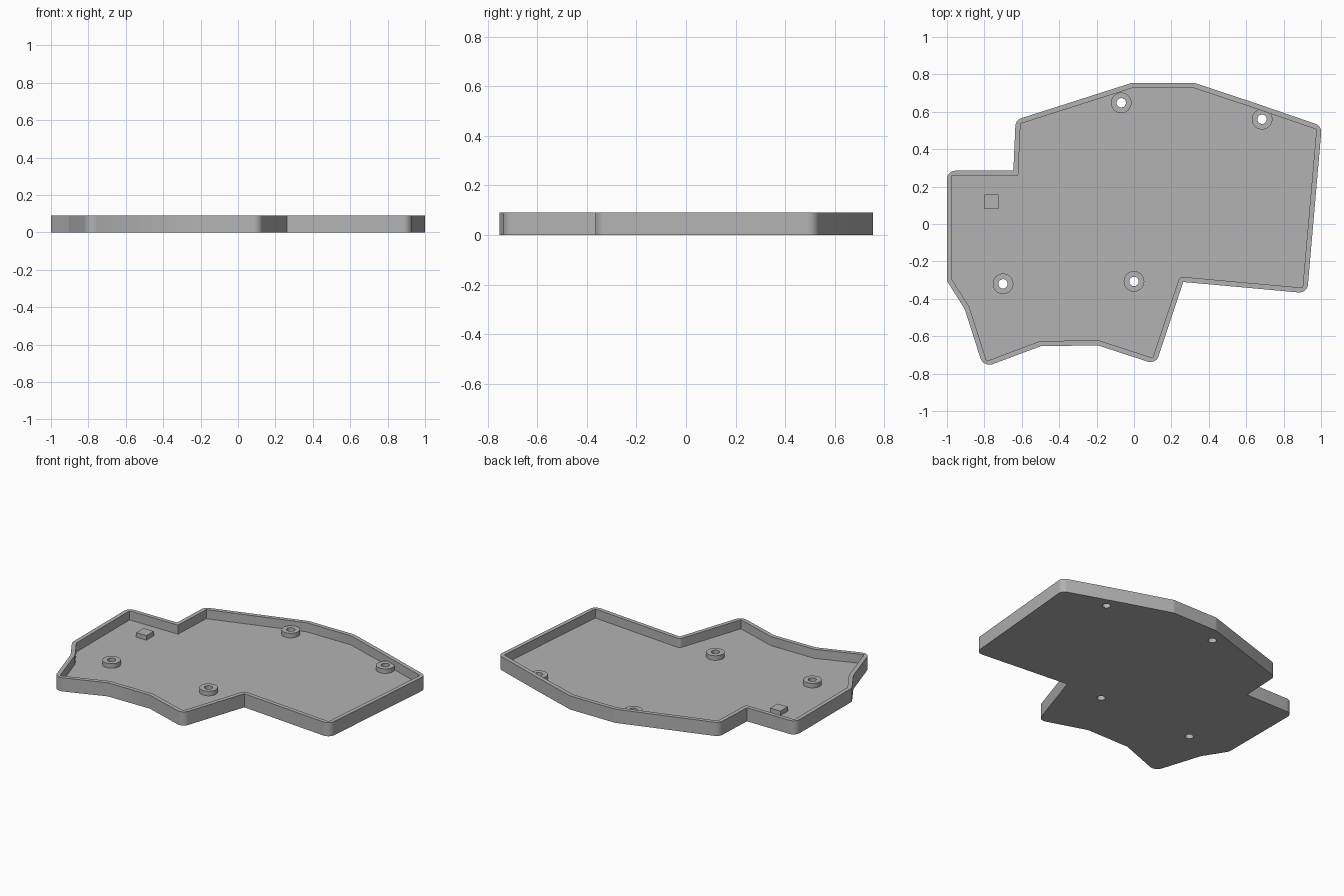
import bpy
import bmesh
from math import tan
from mathutils import Vector

if "Cube" in bpy.data.objects:
    bpy.data.objects.remove(bpy.data.objects["Cube"])

HEIGHT, FLOOR, WALL, POST_TOP = 0.09, 0.03, 0.027, 0.06

# Case outline, counter-clockwise: x, y, outer corner radius, inner corner radius
OUTLINE = [
    (-1.0, 0.285, 0.045, 0), (-1.0, -0.305, 0.05, 0), (-0.905, -0.455, 0.05, 0),
    (-0.805, -0.768, 0.05, 0), (-0.495, -0.652, 0, 0), (-0.19, -0.65, 0, 0),
    (0.117, -0.75, 0.045, 0), (0.263, -0.31, 0, 0.025), (0.926, -0.37, 0.045, 0),
    (1.004, 0.524, 0.045, 0), (0.62, 0.656, 0, 0), (0.32, 0.755, 0.05, 0),
    (-0.01, 0.755, 0.05, 0), (-0.633, 0.556, 0.045, 0), (-0.645, 0.285, 0, 0),
]
POSTS = [(-0.068, 0.648), (0.685, 0.56), (-0.7, -0.32), (0.0, -0.307)]

grey = bpy.data.materials.new("plain grey")
grey.use_nodes = True
COLOUR = (0.45, 0.45, 0.45, 1)
grey.diffuse_color = COLOUR
grey.node_tree.nodes["Principled BSDF"].inputs["Base Color"].default_value = COLOUR


def offset(points, d):
    """Move every edge of a counter-clockwise outline inward by d."""
    result = []
    for i, p in enumerate(points):
        a = (p - points[i - 1]).normalized()
        b = (points[(i + 1) % len(points)] - p).normalized()
        na, nb = Vector((-a.y, a.x)), Vector((-b.y, b.x))
        result.append(p + (na + nb) * d / (1 + na.dot(nb)))
    return result


def fillet(points, radii, steps=6):
    """Round the corners that have a radius."""
    result = []
    for i, (p, r) in enumerate(zip(points, radii)):
        if r == 0:
            result.append(p)
            continue
        a = (points[i - 1] - p).normalized()
        b = (points[(i + 1) % len(points)] - p).normalized()
        half = a.angle(b) / 2
        start, end = p + a * r / tan(half), p + b * r / tan(half)
        centre = p + (a + b).normalized() * (r ** 2 + (start - p).length ** 2) ** 0.5
        for k in range(steps + 1):
            spoke = start.lerp(end, k / steps) - centre
            result.append(centre + spoke.normalized() * r)
    return result


def finish(bm, name):
    bmesh.ops.recalc_face_normals(bm, faces=bm.faces)
    mesh = bpy.data.meshes.new(name)
    bm.to_mesh(mesh)
    bm.free()
    mesh.materials.append(grey)
    obj = bpy.data.objects.new(name, mesh)
    bpy.context.collection.objects.link(obj)
    return obj


def prism(name, points, z0, z1):
    bm = bmesh.new()
    face = bm.faces.new([bm.verts.new((p.x, p.y, z0)) for p in points])
    top = bmesh.ops.extrude_face_region(bm, geom=[face])["geom"]
    verts = [v for v in top if isinstance(v, bmesh.types.BMVert)]
    bmesh.ops.translate(bm, verts=verts, vec=(0, 0, z1 - z0))
    return finish(bm, name)


def cylinder(name, x, y, radius, z0, z1):
    bm = bmesh.new()
    bmesh.ops.create_cone(bm, cap_ends=True, segments=32, radius1=radius,
                          radius2=radius, depth=z1 - z0)
    bmesh.ops.translate(bm, verts=bm.verts, vec=(x, y, (z0 + z1) / 2))
    return finish(bm, name)


def boolean(target, tool, operation):
    """Apply a boolean, then drop the tool object."""
    tool.hide_render = True
    mod = target.modifiers.new("cut", "BOOLEAN")
    mod.operation, mod.object, mod.solver = operation, tool, "EXACT"
    bpy.context.view_layer.objects.active = target
    bpy.ops.object.modifier_apply(modifier=mod.name)
    bpy.data.objects.remove(tool)


# Tray with a raised rim
corners = [Vector(p[:2]) for p in OUTLINE]
tray = prism("case_tray", fillet(corners, [p[2] for p in OUTLINE]), 0, HEIGHT)
inside = fillet(offset(corners, WALL), [p[3] for p in OUTLINE])
boolean(tray, prism("tray_cavity", inside, FLOOR, HEIGHT + 0.1), "DIFFERENCE")

# Screw posts, bored right through the floor
for x, y in POSTS:
    boolean(tray, cylinder("screw_post", x, y, 0.055, FLOOR / 2, POST_TOP), "UNION")
for x, y in POSTS:
    boolean(tray, cylinder("screw_hole", x, y, 0.025, -0.1, 0.2), "DIFFERENCE")

# Small support block on the floor
block = [Vector(p) for p in ((-0.8, 0.08), (-0.725, 0.08), (-0.725, 0.157), (-0.8, 0.157))]
prism("support_block", block, FLOOR - 0.005, POST_TOP)

# Smooth round corners, sharp rims
bpy.ops.object.select_all(action="DESELECT")
tray.select_set(True)
bpy.context.view_layer.objects.active = tray
bpy.ops.object.shade_smooth_by_angle(angle=0.5)
